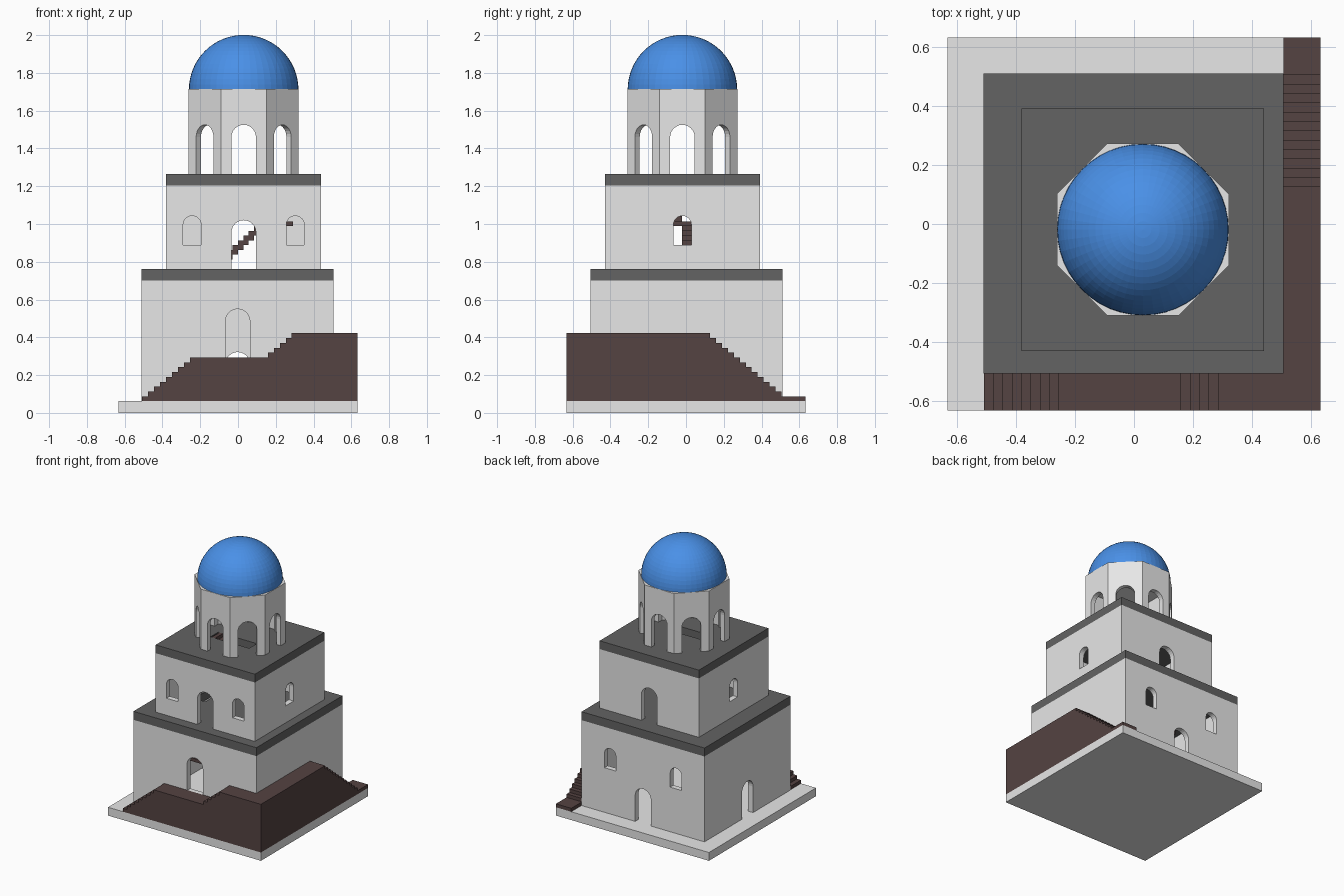
import bpy, bmesh, math
from mathutils import Matrix, Vector

if "Cube" in bpy.data.objects:
    bpy.data.objects.remove(bpy.data.objects["Cube"])


def material(name, rgb):
    m = bpy.data.materials.new(name)
    m.use_nodes = True
    m.diffuse_color = (*rgb, 1)
    m.node_tree.nodes["Principled BSDF"].inputs["Base Color"].default_value = (*rgb, 1)
    return m


WHITE = material("white_plaster", (0.8, 0.8, 0.8))
GREY = material("dark_grey_roof", (0.125, 0.125, 0.125))
BROWN = material("dark_brown_steps", (0.09, 0.056, 0.054))
BLUE = material("blue_dome", (0.068, 0.28, 0.8))


def finish(name, bm, mat=None):
    bmesh.ops.recalc_face_normals(bm, faces=bm.faces)
    me = bpy.data.meshes.new(name)
    bm.to_mesh(me)
    bm.free()
    ob = bpy.data.objects.new(name, me)
    bpy.context.collection.objects.link(ob)
    if mat:
        me.materials.append(mat)
    return ob


def add_box(bm, lo, hi):
    lo, hi = Vector(lo), Vector(hi)
    size = Matrix.Diagonal((*(hi - lo), 1))
    bmesh.ops.create_cube(bm, size=1, matrix=Matrix.Translation((lo + hi) / 2) @ size)


def box(name, lo, hi, mat=None):
    bm = bmesh.new()
    add_box(bm, lo, hi)
    return finish(name, bm, mat)


def prism(name, points, offset, mat=None):
    """Extrude a flat outline along the offset vector."""
    bm = bmesh.new()
    face = bm.faces.new([bm.verts.new(p) for p in points])
    new = bmesh.ops.extrude_face_region(bm, geom=[face])["geom"]
    bmesh.ops.translate(bm, vec=offset, verts=[v for v in new if isinstance(v, bmesh.types.BMVert)])
    return finish(name, bm, mat)


def cut(ob, cutter):
    cutter.hide_render = True
    mod = ob.modifiers.new("cut", 'BOOLEAN')
    mod.operation = 'DIFFERENCE'
    mod.solver = 'EXACT'
    mod.object = cutter
    bpy.context.view_layer.objects.active = ob
    bpy.ops.object.modifier_apply(modifier=mod.name)
    bpy.data.objects.remove(cutter)


def cut_arch(ob, center, angle, dist, shift, width, z0, z1):
    """Cut a round-topped opening; angle is the direction the wall faces."""
    r = width / 2
    pts = [(dist - 0.1, shift - r, z0), (dist - 0.1, shift + r, z0)]
    for i in range(13):
        a = math.pi * i / 12
        pts.append((dist - 0.1, shift + r * math.cos(a), z1 - r + r * math.sin(a)))
    cutter = prism("arch_cutter", pts, (0.2, 0, 0))
    cutter.data.transform(Matrix.Translation((*center, 0)) @ Matrix.Rotation(angle, 4, 'Z'))
    cut(ob, cutter)


def storey(name, center, half, z0, z1):
    x, y = center
    ob = box(name, (x - half, y - half, z0), (x + half, y + half, z1), WHITE)
    h = half - 0.04
    cut(ob, box("room_cutter", (x - h, y - h, z0 - 0.1), (x + h, y + h, z1 + 0.1)))
    return ob


def roof(name, center, half, z0, z1, hatch_lo, hatch_hi):
    x, y = center
    ob = box(name, (x - half, y - half, z0), (x + half, y + half, z1), GREY)
    cut(ob, box("hatch_cutter", (*hatch_lo, z0 - 0.1), (*hatch_hi, z1 + 0.1)))


def inner_stair(name, origin, angle, steps, rise, landing):
    """Two parallel flights joined by a landing."""
    run, w = 0.028, 0.09
    bm = bmesh.new()
    for k in range(steps):
        z = rise * (k + 1)
        add_box(bm, (k * run, 0, max(0, z - 2 * rise)), ((k + 1) * run, w, z))
        u, z = (steps - k) * run, z + steps * rise
        add_box(bm, (u - run, -w, z - 2 * rise), (u, 0, z))
    end, top = steps * run, steps * rise
    add_box(bm, (end, -w, top - rise), (end + landing, w, top))
    ob = finish(name, bm, BROWN)
    ob.data.transform(Matrix.Translation(origin) @ Matrix.Rotation(angle, 4, 'Z'))


def step_outline(spans, end, rise, z0):
    """Stepped side outline: spans are (start, pitch, count)."""
    pts, z = [(spans[0][0], z0)], z0
    for start, pitch, count in spans:
        for k in range(count):
            pts.append((start + k * pitch, z))
            z += rise
            pts.append((start + k * pitch, z))
    return pts[1:] + [(end, z), (end, z0)]


FRONT, RIGHT, BACK, LEFT = -math.pi / 2, math.pi, math.pi / 2, 0

# Base plate
box("base_plate", (-0.632, -0.632, 0), (0.632, 0.632, 0.062), WHITE)

# Lower storey with doors and back windows
low, low_half = (-0.002, 0.002), 0.508
walls = storey("lower_walls", low, low_half, 0.062, 0.7)
cut_arch(walls, low, FRONT, low_half, 0, 0.13, 0.29, 0.55)
cut_arch(walls, low, BACK, low_half, 0, 0.13, 0.05, 0.322)
cut_arch(walls, low, RIGHT, low_half, 0, 0.13, 0.05, 0.322)
for s in (-1, 1):
    cut_arch(walls, low, BACK, low_half, s * 0.272, 0.095, 0.395, 0.55)
roof("lower_roof", low, low_half, 0.7, 0.763, (-0.29, -0.1), (-0.2, 0.27))

# Upper storey with doors and windows
mid, mid_half = (0.03, -0.019), 0.41
walls = storey("upper_walls", mid, mid_half, 0.763, 1.203)
for a in (FRONT, BACK):
    cut_arch(walls, mid, a, mid_half, 0, 0.13, 0.75, 1.02)
for a in (LEFT, RIGHT):
    cut_arch(walls, mid, a, mid_half, 0, 0.095, 0.89, 1.043)
for s in (-1, 1):
    cut_arch(walls, mid, FRONT, mid_half, s * 0.273, 0.095, 0.89, 1.043)
roof("upper_roof", mid, mid_half, 1.203, 1.265, (-0.15, -0.11), (0.17, -0.02))

# Inner stairs
inner_stair("lower_inner_stair", (-0.2, 0.27, 0.062), -math.pi / 2, 14, 0.025, 0.15)
inner_stair("upper_inner_stair", (-0.14, -0.02, 0.763), 0, 10, 0.0251, 0.15)


# Eight-sided lantern with an arch in each face
def octagon(name, apothem, z0, z1, mat=None):
    r = apothem / math.cos(math.pi / 8)
    angles = [math.pi / 8 + i * math.pi / 4 for i in range(8)]
    pts = [(mid[0] + r * math.cos(a), mid[1] + r * math.sin(a), z0) for a in angles]
    return prism(name, pts, (0, 0, z1 - z0), mat)


lantern = octagon("lantern_walls", 0.291, 1.265, 1.714, WHITE)
cut(lantern, octagon("lantern_cutter", 0.255, 1.2, 1.69))
for i in range(8):
    cut_arch(lantern, mid, i * math.pi / 4, 0.29, 0, 0.13, 1.25, 1.525)

# Dome
bm = bmesh.new()
bmesh.ops.create_uvsphere(bm, u_segments=48, v_segments=32, radius=0.29)
bmesh.ops.bisect_plane(bm, geom=bm.verts[:] + bm.edges[:] + bm.faces[:], dist=1e-5,
                       plane_co=(0, 0, 0), plane_no=(0, 0, 1), clear_inner=True)
bmesh.ops.holes_fill(bm, edges=[e for e in bm.edges if e.is_boundary])
dome = finish("dome", bm, BLUE)
dome.location = (*mid, 1.711)

# Outer stairs along the front and the left side
rise, inner, outer = 0.0257, 0.506, 0.632
profile = step_outline([(-0.508, 0.0316, 9), (0.158, 0.0316, 5)], outer, rise, 0.062)
prism("front_stair", [(x, -outer, z) for x, z in profile], (0, outer - inner, 0), BROWN)
profile = step_outline([(-outer, 0, 1), (-inner, 0.0316, 13)], inner, rise, 0.062)
prism("side_stair", [(inner, -y, z) for y, z in profile], (outer - inner, 0, 0), BROWN)
